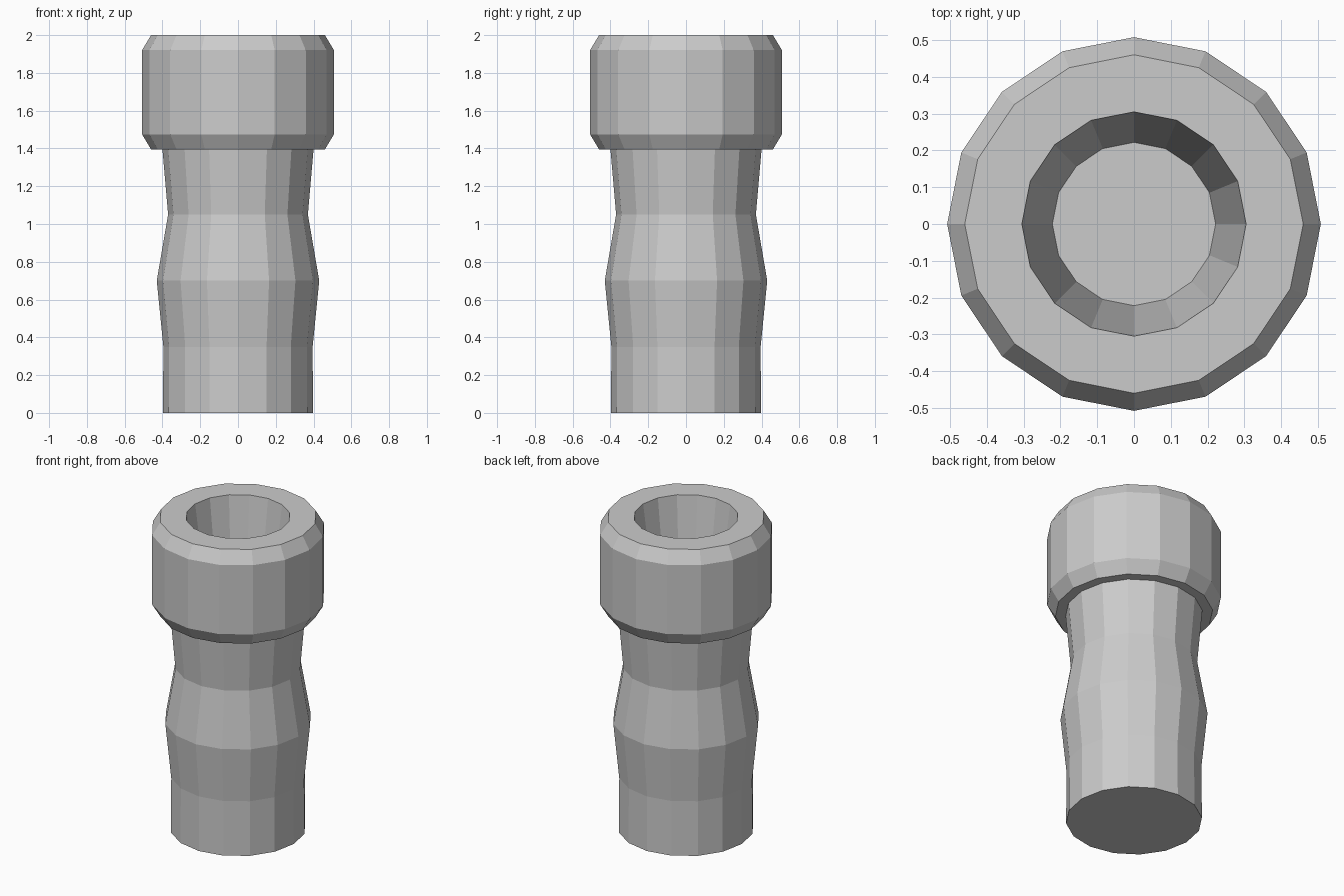
import bpy, bmesh
from math import sin, cos, tau

if "Cube" in bpy.data.objects:
    bpy.data.objects.remove(bpy.data.objects["Cube"])

SIDES = 16


def lathe(name, profile):
    """Revolve a (radius, z) profile into a flat-shaded closed solid."""
    bm = bmesh.new()
    rings = [[bm.verts.new((r * cos(tau * i / SIDES), r * sin(tau * i / SIDES), z))
              for i in range(SIDES)] for r, z in profile]
    for low, high in zip(rings, rings[1:]):
        for i in range(SIDES):
            j = (i + 1) % SIDES
            bm.faces.new((low[i], low[j], high[j], high[i]))
    bm.faces.new(rings[0][::-1])
    bm.faces.new(rings[-1])
    bmesh.ops.recalc_face_normals(bm, faces=bm.faces)
    mesh = bpy.data.meshes.new(name)
    bm.to_mesh(mesh)
    bm.free()
    obj = bpy.data.objects.new(name, mesh)
    bpy.context.collection.objects.link(obj)
    return obj


# Swelling stem, stepped bevelled collar and tapered socket, as one skin
lathe("socketed_post", [
    (0.397, 0.0), (0.395, 0.35), (0.43, 0.70), (0.37, 1.05), (0.40, 1.395),
    (0.46, 1.395), (0.508, 1.475), (0.508, 1.92), (0.46, 2.0),
    (0.305, 2.0), (0.222, 1.4),
])
